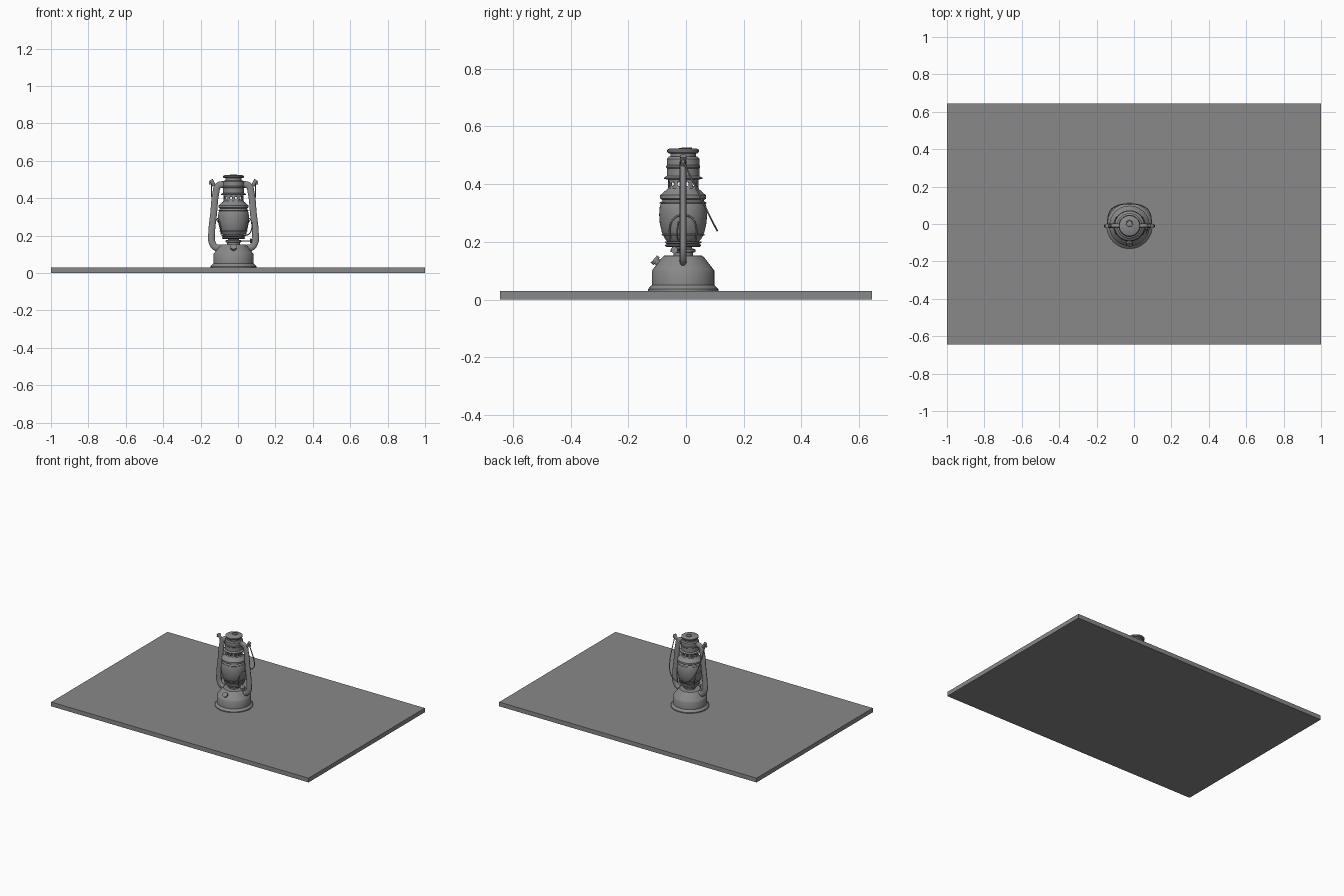
import bpy, bmesh, math
from mathutils import Vector, Matrix

cube = bpy.data.objects.get("Cube")
if cube:
    bpy.data.objects.remove(cube, do_unlink=True)

CX, CY = -0.024, -0.01
grey = bpy.data.materials.new("plain grey")
grey.use_nodes = True
grey.diffuse_color = (0.25, 0.25, 0.25, 1)
grey.node_tree.nodes["Principled BSDF"].inputs["Base Color"].default_value = (0.25, 0.25, 0.25, 1)


def add(name, bm, smooth=True):
    bmesh.ops.recalc_face_normals(bm, faces=bm.faces)
    mesh = bpy.data.meshes.new(name)
    bm.to_mesh(mesh)
    bm.free()
    obj = bpy.data.objects.new(name, mesh)
    bpy.context.collection.objects.link(obj)
    mesh.materials.append(grey)
    bpy.ops.object.select_all(action='DESELECT')
    obj.select_set(True)
    bpy.context.view_layer.objects.active = obj
    if smooth:
        bpy.ops.object.shade_smooth_by_angle(angle=math.radians(35))
    return obj


def lathe(name, profile, closed=False, steps=40):
    """Spin a (radius, height) profile around the lantern axis."""
    bm = bmesh.new()
    pts = profile + profile[:1] if closed else profile
    verts = [bm.verts.new((r, 0, z)) for r, z in pts]
    edges = [bm.edges.new(pair) for pair in zip(verts, verts[1:])]
    bmesh.ops.spin(bm, geom=verts + edges, cent=(0, 0, 0), axis=(0, 0, 1),
                   angle=math.tau, steps=steps)
    bmesh.ops.remove_doubles(bm, verts=bm.verts, dist=0.0002)
    obj = add(name, bm)
    obj.location = (CX, CY, 0)
    return obj


def cylinder(name, center, axis, radius, depth, sides=20, radius2=None):
    bm = bmesh.new()
    bmesh.ops.create_cone(bm, cap_ends=True, segments=sides, radius1=radius,
                          radius2=radius if radius2 is None else radius2, depth=depth)
    turn = Vector((0, 0, 1)).rotation_difference(Vector(axis)).to_matrix().to_4x4()
    spot = Vector(center) + Vector((CX, CY, 0))
    bmesh.ops.transform(bm, matrix=Matrix.Translation(spot) @ turn, verts=bm.verts)
    return add(name, bm)


def tube(name, points, radius, squash=1, closed=False):
    """Sweep a round section along a smooth path."""
    curve = bpy.data.curves.new(name, 'CURVE')
    curve.dimensions = '3D'
    curve.bevel_depth = radius
    curve.bevel_resolution = 3
    curve.resolution_u = 6
    curve.use_fill_caps = True
    spline = curve.splines.new('BEZIER')
    spline.bezier_points.add(len(points) - 1)
    spline.use_cyclic_u = closed
    for bp, p in zip(spline.bezier_points, points):
        bp.co = p
        bp.handle_left_type = bp.handle_right_type = 'AUTO'
    obj = bpy.data.objects.new(name, curve)
    bpy.context.collection.objects.link(obj)
    obj.location = (CX, CY, 0)
    obj.scale.y = squash
    curve.materials.append(grey)
    bpy.ops.object.select_all(action='DESELECT')
    obj.select_set(True)
    bpy.context.view_layer.objects.active = obj
    bpy.ops.object.convert(target='MESH')
    bpy.ops.object.shade_smooth_by_angle(angle=math.radians(45))
    return bpy.context.object


# Ground slab
bm = bmesh.new()
bmesh.ops.create_cube(bm, size=1)
bmesh.ops.scale(bm, vec=(2, 1.29, 0.03), verts=bm.verts)
add("ground_slab", bm, smooth=False).location.z = 0.015

# Fuel tank with flared foot and sloping shoulder
lathe("fuel_tank", [(0, .03), (.122, .03), (.122, .036), (.112, .047), (.108, .05),
                    (.108, .1), (.104, .106), (.074, .145), (.066, .152), (0, .155)])

# Burner and the plate holding the globe
lathe("burner", [(0, .15), (.034, .15), (.034, .163), (.043, .165), (.043, .174),
                 (.03, .178), (.03, .186), (0, .186)])
lathe("globe_plate", [(0, .182), (.056, .182), (.062, .186), (.062, .19), (.056, .193),
                      (.063, .197), (.063, .202), (0, .202)])

# Glass globe
lathe("globe", [(.054, .2), (.064, .212), (.074, .235), (.081, .265), (.083, .295),
                (.081, .32), (.076, .337), (.068, .35)])

# Hood above the globe
lathe("hood", [(.07, .344), (.08, .35), (.08, .362), (.074, .366), (.07, .37),
               (.056, .382), (.054, .385)])

# Perforated chimney collar
collar = lathe("chimney_collar", [(.053, .38), (.053, .42), (.049, .42), (.049, .38)], closed=True)
for i in range(6):
    a = math.radians(30 * i + 15)
    cutter = cylinder("vent_cutter", (0, 0, .4), (math.cos(a), math.sin(a), 0), .007, .2, 12)
    cutter.hide_render = True
    cutter.hide_set(True)
    cut = collar.modifiers.new("vent", 'BOOLEAN')
    cut.operation = 'DIFFERENCE'
    cut.object = cutter

# Upper chimney with flanges, and crown
lathe("upper_chimney", [(.05, .416), (.067, .418), (.067, .422), (.056, .428), (.056, .455),
                        (.059, .458), (.059, .463), (.056, .466), (.056, .488),
                        (.05, .495), (0, .495)])
lathe("crown_neck", [(.044, .49), (.044, .515)])
lathe("crown", [(0, .507), (.05, .507), (.055, .512), (.055, .519), (.048, .523), (0, .525)])
ring = [(.016 * math.cos(a), .012 + .016 * math.sin(a), .525)
        for a in (math.tau * k / 8 for k in range(8))]
tube("crown_ring", ring, .0025, closed=True)

# Side air tubes, bail ears and globe guards
for side, s in (("right", -1), ("left", 1)):
    path = [(.07, .135), (.095, .137), (.115, .165), (.117, .21), (.106, .32), (.094, .43),
            (.082, .466), (.045, .474)]
    tube(side + "_air_tube", [(s * x, 0, z) for x, z in path], .019, squash=.65)
    cylinder(side + "_ear", (s * .112, 0, .482), (s * .5, 0, .85), .009, .036, 12, .012)
    cylinder(side + "_ear_pin", (s * .117, 0, .478), (1, 0, 0), .006, .026, 12)
    guard = [(.065, -.044, .205), (.07, -.046, .25), (.078, -.03, .283), (.086, 0, .292),
             (.078, .03, .283), (.07, .046, .25), (.065, .044, .205)]
    tube(side + "_globe_guard", [(s * x, y, z) for x, y, z in guard], .003)

# Guard hoops around the globe
for name, z, r in (("lower", .225, .072), ("upper", .335, .079)):
    hoop = [(r * math.cos(a), r * math.sin(a), z)
            for a in (math.tau * k / 12 for k in range(12))]
    tube(name + "_guard_hoop", hoop, .0025, closed=True)

# Bail handle hanging down at the back
half = [(.118, 0, .48), (.116, .036, .405), (.108, .07, .335), (.085, .098, .277),
        (.045, .114, .247)]
bail = half + [(0, .118, .239)] + [(-x, y, z) for x, y, z in reversed(half)]
tube("bail_handle", bail, .003)

# Filler cap on the front of the tank
out = Vector((0, -.75, .65)).normalized()
base = Vector((0, -.083, .125))
cylinder("filler_neck", base, out, .012, .03)
cylinder("filler_cap", base + out * .018, out, .017, .012)

# Wick crank and globe lifting lever
cylinder("wick_shaft", (.06, -.02, .172), (1, -.3, 0), .003, .07, 8)
cylinder("wick_knob", (.093, -.03, .172), (1, -.3, 0), .012, .005, 16)
tube("globe_lever", [(.06, .0, .2), (.085, -.018, .21), (.098, -.02, .24), (.1, -.016, .27)], .003)
